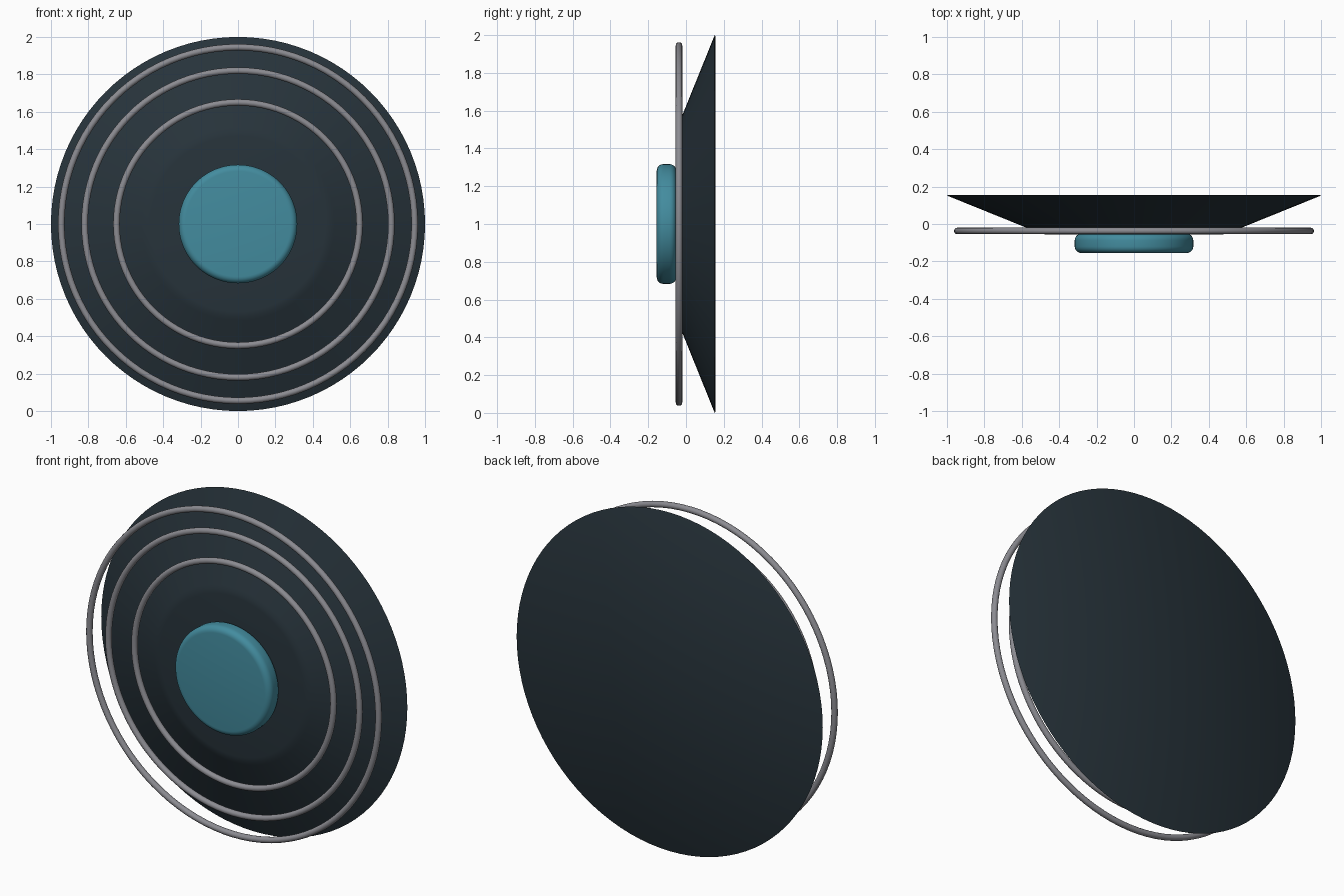
import bpy, math
from mathutils import Matrix

if "Cube" in bpy.data.objects:
    bpy.data.objects.remove(bpy.data.objects["Cube"])

CENTRE_Z = 1.0


def material(name, rgb):
    m = bpy.data.materials.new(name)
    m.diffuse_color = (*rgb, 1)
    m.use_nodes = True
    m.node_tree.nodes["Principled BSDF"].inputs["Base Color"].default_value = m.diffuse_color
    return m


slate = material("dark slate", (0.02, 0.033, 0.043))
grey = material("ring grey", (0.26, 0.26, 0.285))
teal = material("teal", (0.056, 0.262, 0.345))


def finish(obj, name, mat):
    obj.name = name
    obj.data.materials.append(mat)
    # turn the part's axis from z to -y and lift it to the centre
    obj.data.transform(Matrix.Translation((0, 0, CENTRE_Z)) @ Matrix.Rotation(math.radians(90), 4, 'X'))
    bpy.ops.object.shade_smooth_by_angle(angle=math.radians(35))


def lathe(name, profile, mat, segs=96):
    """Closed solid turned from (radius, front distance) points, back to front."""
    verts, faces = [], []
    for r, h in profile:
        for i in range(segs):
            a = 2 * math.pi * i / segs
            verts.append((r * math.cos(a), r * math.sin(a), h))
    n = len(profile)
    for k in range(n - 1):
        for i in range(segs):
            j = (i + 1) % segs
            faces.append((k * segs + i, k * segs + j, (k + 1) * segs + j, (k + 1) * segs + i))
    faces.append(tuple(reversed(range(segs))))
    faces.append(tuple((n - 1) * segs + i for i in range(segs)))
    me = bpy.data.meshes.new(name)
    me.from_pydata(verts, [], faces)
    obj = bpy.data.objects.new(name, me)
    bpy.context.collection.objects.link(obj)
    bpy.ops.object.select_all(action='DESELECT')
    obj.select_set(True)
    bpy.context.view_layer.objects.active = obj
    finish(obj, name, mat)


# shallow tapered dish, flat at the back, softened front edge
lathe("dish", [(0.995, -0.155), (1.0, -0.152), (0.515, 0.044), (0.495, 0.052), (0.47, 0.056)], slate)

# rounded hub button
R, B, BACK, FRONT = 0.317, 0.035, 0.052, 0.155
arc = [math.radians(15 * s) for s in range(7)]
hub = [(R - B + B * math.sin(a), BACK + B - B * math.cos(a)) for a in arc]
hub += [(R - B + B * math.cos(a), FRONT - B + B * math.sin(a)) for a in arc]
lathe("hub", hub, teal)

# three floating rings
for name, radius in (("inner_ring", 0.65), ("middle_ring", 0.82), ("outer_ring", 0.945)):
    bpy.ops.mesh.primitive_torus_add(major_radius=radius, minor_radius=0.0175,
                                     major_segments=96, minor_segments=12)
    finish(bpy.context.object, name, grey)
    bpy.context.object.data.transform(Matrix.Translation((0, -0.037, 0)))
